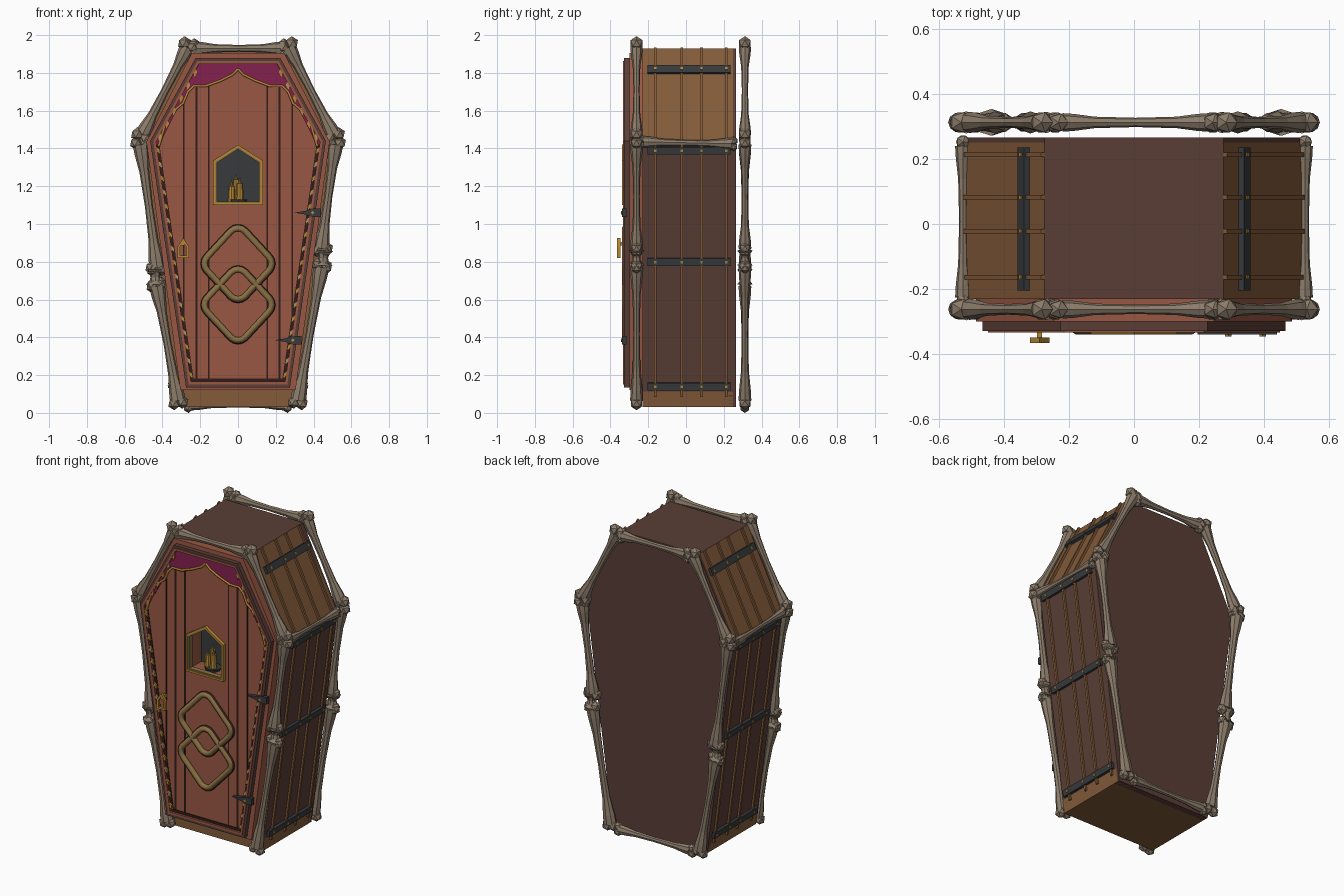
import bpy, bmesh, math
from mathutils import Vector, Matrix

if "Cube" in bpy.data.objects:
    bpy.data.objects.remove(bpy.data.objects["Cube"])


def material(name, *rgb):
    col = [(c / 255) ** 2.2 for c in rgb] + [1]
    m = bpy.data.materials.new(name)
    m.use_nodes = True
    m.diffuse_color = col
    m.node_tree.nodes["Principled BSDF"].inputs["Base Color"].default_value = col
    return m


BONE = material("bone", 138, 123, 106)
RED = material("red_wood", 152, 88, 69)
DARK = material("dark_wood", 90, 64, 57)
BROWN = material("brown_wood", 130, 91, 60)
IRON = material("iron", 58, 60, 62)
GOLD = material("gold", 180, 135, 55)
CLOTH = material("plum_cloth", 130, 38, 78)
LINE = material("dark_groove", 52, 34, 30)
BRASS = material("old_brass", 136, 112, 70)
BEAD = material("pale_gold", 176, 146, 92)


def finish(name, bm, *mats):
    bmesh.ops.recalc_face_normals(bm, faces=bm.faces)
    me = bpy.data.meshes.new(name)
    bm.to_mesh(me)
    bm.free()
    for m in mats:
        me.materials.append(m)
    ob = bpy.data.objects.new(name, me)
    bpy.context.collection.objects.link(ob)
    return ob


def sym(half):
    """Closed outline from its +x half, listed from top to bottom."""
    return half + [(-x, z) for x, z in reversed(half) if x > 0]


def inset(pts, d):
    """Move every edge of a clockwise outline inward by d."""
    out = []
    for i, p in enumerate(pts):
        a, p, b = Vector(pts[i - 1]), Vector(p), Vector(pts[(i + 1) % len(pts)])
        e, f = (p - a).normalized(), (b - p).normalized()
        n, m = Vector((e.y, -e.x)), Vector((f.y, -f.x))
        out.append(tuple(p + (n + m) * d / (1 + n.dot(m))))
    return out


def prism(name, pts, y0, y1, *mats):
    bm = bmesh.new()
    f = [bm.verts.new((x, y0, z)) for x, z in pts]
    b = [bm.verts.new((x, y1, z)) for x, z in pts]
    bm.faces.new(f)
    bm.faces.new(b)
    for i in range(len(pts)):
        bm.faces.new((f[i - 1], f[i], b[i], b[i - 1]))
    return finish(name, bm, *mats)


def ring(name, pts, width, y0, y1, mat):
    bm = bmesh.new()
    inner = inset(pts, width)
    loops = [[bm.verts.new((x, y, z)) for x, z in o]
             for o, y in ((pts, y0), (inner, y0), (inner, y1), (pts, y1))]
    for k in range(4):
        p, q = loops[k], loops[(k + 1) % 4]
        for i in range(len(pts)):
            bm.faces.new((p[i - 1], p[i], q[i], q[i - 1]))
    return finish(name, bm, mat)


def tube(name, pts, radius, mat, cyclic=False):
    cu = bpy.data.curves.new(name, "CURVE")
    cu.dimensions = "3D"
    cu.bevel_depth, cu.bevel_resolution = radius, 1
    sp = cu.splines.new("POLY")
    sp.points.add(len(pts) - 1)
    for q, p in zip(sp.points, pts):
        q.co = (*p, 1)
    sp.use_cyclic_u = cyclic
    cu.materials.append(mat)
    ob = bpy.data.objects.new(name, cu)
    bpy.context.collection.objects.link(ob)


def slat(name, p, q, y0, y1, t, mat, base=0.0):
    """Bar lying on the outline edge p-q, raised outward by t."""
    p, q = Vector(p), Vector(q)
    d = (q - p).normalized()
    n = Vector((-d.y, d.x))
    if n.x * p.x < 0:
        n = -n
    prism(name, [p - n * .01, q - n * .01, q + n * t, p + n * t], y0, y1, mat)


def lerp(p, q, t):
    return (p[0] + (q[0] - p[0]) * t, p[1] + (q[1] - p[1]) * t)


# coffin body, coloured by the direction and height of each face
TOP, SHOULDER, FOOT = (.275, 1.93), (.52, 1.43), (.335, .03)
PLINTH = lerp(SHOULDER, FOOT, .94)
body = prism("coffin_body", sym([TOP, SHOULDER, PLINTH, FOOT]), -.23, .25, BROWN, DARK, RED)
for f in body.data.polygons:
    c, n = f.center, f.normal
    if n.z > .9 or n.y > .9 or (abs(n.x) > .9 and c.z > .2):
        f.material_index = 1
prism("back_board", sym([TOP, SHOULDER, FOOT]), .225, .265, DARK)

# raised front panel and door
slab = prism("front_panel", sym([(.245, 1.905), (.485, 1.435), (.305, .12)]), -.30, -.225, RED)
FRAME = sym([(.225, 1.878), (.465, 1.44), (.275, .135)])
door = prism("door", inset(FRAME, .02), -.316, -.29, RED)
ring("door_frame_outer", FRAME, .016, -.328, -.29, DARK)
ring("door_frame_inner", inset(FRAME, .016), .014, -.333, -.29, RED)
ring("door_gap", inset(FRAME, .03), .016, -.320, -.31, LINE)

# window niche cut through the front
WINDOW = sym([(0, 1.42), (.132, 1.335), (.132, 1.10)])
cutter = prism("niche_cutter", inset(WINDOW, .012), -.4, -.19, BROWN)
cutter.hide_render = True
for ob in (body, slab, door):
    mod = ob.modifiers.new("niche", "BOOLEAN")
    mod.operation, mod.object, mod.solver = "DIFFERENCE", cutter, "EXACT"
    bpy.context.view_layer.objects.active = ob
    bpy.ops.object.modifier_apply(modifier=mod.name)
bpy.data.objects.remove(cutter)
prism("niche_back", inset(WINDOW, .012), -.197, -.19, IRON)
ring("window_frame", WINDOW, .012, -.338, -.30, GOLD)
ring("window_frame_lip", inset(WINDOW, .012), .008, -.332, -.30, BRASS)


def cone(name, x, y, z0, z1, r0, r1, mat):
    bm = bmesh.new()
    bmesh.ops.create_cone(bm, cap_ends=True, segments=8, radius1=r0, radius2=r1, depth=z1 - z0,
                          matrix=Matrix.Translation((x, y, (z0 + z1) / 2)))
    finish(name, bm, mat)


# candle group in the niche
cone("candle_dish", 0, -.25, 1.112, 1.13, .045, .05, IRON)
for i, (x, y, top) in enumerate([(0, -.24, 1.235), (-.024, -.255, 1.20), (.02, -.262, 1.215)]):
    cone(f"candle_{i}", x - .01, y, 1.12, top, .021, .016, GOLD)
    cone(f"flame_{i}", x - .01, y, top, top + .035, .008, .001, BEAD)

# plank grooves in the door
for s in (-1, 1):
    for x, w in ((.155, .004), (.22, .006), (.287, .004)):
        low = .18 if x < .23 else .44
        high = 1.84 - max(0, x - .2) * 1.8
        prism("door_groove", [(s * x - w, low), (s * x + w, low), (s * x + w, high), (s * x - w, high)],
              -.319, -.31, LINE)

# curtain with a gold hem
hem = [(.42, 1.41), (.385, 1.53), (.35, 1.59), (.29, 1.64), (.265, 1.70), (.235, 1.73),
       (.17, 1.73), (.09, 1.76), (.03, 1.79), (0, 1.82)]
drape = [(0, 1.846), (.205, 1.846), (.437, 1.43)] + hem
for s in (-1, 1):
    prism("curtain", [(s * x, z) for x, z in drape], -.324, -.315, CLOTH)
    tube("curtain_hem", [(s * x, -.326, z) for x, z in hem], .007, GOLD)

# beaded cord along the door edges
corner = inset(FRAME, .036)
for s in (-1, 1):
    for a, b, n in ((corner[0], corner[1], 6), (corner[1], corner[2], 17)):
        d = (Vector(b) - Vector(a)).normalized()
        side = Vector((d.y, -d.x))
        for i in range(n):
            c = Vector(lerp(a, b, (i + .6) / n))
            quad = [c - d * .022 - side * .008, c + d * .006 - side * .008,
                    c + d * .022 + side * .008, c - d * .006 + side * .008]
            prism("cord_bead", [(s * v.x, v.y) for v in quad], -.331, -.315, BEAD if i % 2 else GOLD)

# interlocked rounded diamonds
for name, cz in (("upper_link", .79), ("lower_link", .572)):
    path = []
    for k in range(4):
        a = k * math.pi / 2
        for j in (-2, -1, 0, 1, 2):
            b = a + j * math.pi / 8
            path.append((.125 * math.cos(a) + .052 * math.cos(b), -.322,
                         cz + .135 * math.sin(a) + .052 * math.sin(b)))
    tube(name, path, .018, BRASS, True)
    tube(name + "_shadow_rim", [(x * 1.02, -.314, cz + (z - cz) * 1.02) for x, y, z in path],
         .021, LINE, True)

# door knocker and hinges
KNOCKER = [(x - .29, z + .82) for x, z in sym([(0, .105), (.03, .06), (.03, 0)])]
ring("knocker", KNOCKER, .012, -.365, -.348, GOLD)
prism("knocker_stem", [(-.298, .905), (-.282, .905), (-.282, .885), (-.298, .885)], -.36, -.31, GOLD)
for x, z in ((.44, 1.06), (.335, .385)):
    prism("hinge", [(x, z + .022), (x, z - .022), (x - .05, z - .022), (x - .08, z - .01),
                    (x - .14, z), (x - .08, z + .01), (x - .05, z + .022)], -.340, -.315, IRON)
    prism("hinge_stud", [(x - .055, z), (x - .045, z + .01), (x - .035, z), (x - .045, z - .01)],
          -.345, -.335, GOLD)

# side battens, iron straps and studs
BATTENS = (-.163, -.022, .082, .213)
for s in (-1, 1):
    t, m, b = [(s * p[0], p[1]) for p in (TOP, SHOULDER, FOOT)]
    for y in BATTENS:
        slat("upper_batten", t, m, y - .007, y + .007, .012, BROWN)
        slat("lower_batten", m, lerp(m, b, .96), y - .007, y + .007, .012, BROWN)
    for p, q, z in ((t, m, 1.815), (m, b, 1.39), (m, b, .80), (m, b, .14)):
        k, h = (z - p[1]) / (q[1] - p[1]), .02 / abs(q[1] - p[1])
        slat("iron_strap", lerp(p, q, k - h), lerp(p, q, k + h), -.205, .235, .018, IRON)
        for y in BATTENS:
            slat("strap_stud", lerp(p, q, k - h / 3), lerp(p, q, k + h / 3), y - .006, y + .006, .022, GOLD)


def bone(name, a, b, r=.024, knob=.038):
    """Faceted shaft with a pair of knuckles at each end."""
    a, b = Vector(a), Vector(b)
    d = (b - a).normalized()
    flat = Vector((0, 1, 0)) if abs(d.y) < .5 else Vector((1, 0, 0))
    side = d.cross(flat).normalized()
    bm = bmesh.new()
    rings = []
    for t, k in ((0, 1.7), (.08, 1.55), (.22, 1.05), (.5, .85), (.78, 1.05), (.92, 1.55), (1, 1.7)):
        c = a.lerp(b, t)
        rings.append([bm.verts.new(c + r * k * (side * math.cos(u) + flat * .8 * math.sin(u)))
                      for u in (math.pi * j / 4 for j in range(8))])
    for p, q in zip(rings, rings[1:]):
        for j in range(8):
            bm.faces.new((p[j - 1], p[j], q[j], q[j - 1]))
    bm.faces.new(rings[0])
    bm.faces.new(rings[-1])
    for end, sign in ((a, -1), (b, 1)):
        for o in (-1, 1):
            c = end + d * sign * .012 + side * o * knob * .62
            bmesh.ops.create_icosphere(bm, subdivisions=1, radius=knob,
                                       matrix=Matrix.Translation(c) @ Matrix.Diagonal((1, .95, 1, 1)))
    finish(name, bm, BONE)


# bones framing the front and back edges
for place, y in (("front", -.262), ("back", .312)):
    bone(place + "_top_bone", (-.22, y, 1.93), (.23, y, 1.93), .021, .033)
    for s, knee in ((-1, .71), (1, .81)):
        kx = .375 + (knee - .3) * .13
        bone(place + "_upper_bone", (s * .268, y, 1.935), (s * .505, y, 1.475))
        bone(place + "_middle_bone", (s * .515, y, 1.42), (s * kx, y, knee + .06), .025, .036)
        bone(place + "_lower_bone", (s * kx, y, knee - .04), (s * .318, y, .065), .025, .035)
        bone(place + "_knee_cap", (s * (kx + .012), y, knee + .05), (s * (kx + .008), y, knee - .03), .03, .032)
bone("back_bottom_bone", (-.25, .312, .045), (.25, .312, .045), .019, .028)

# bones across the shoulders
for s in (-1, 1):
    bone("shoulder_bone", (s * .525, -.225, 1.435), (s * .525, .24, 1.425), .018, .024)
